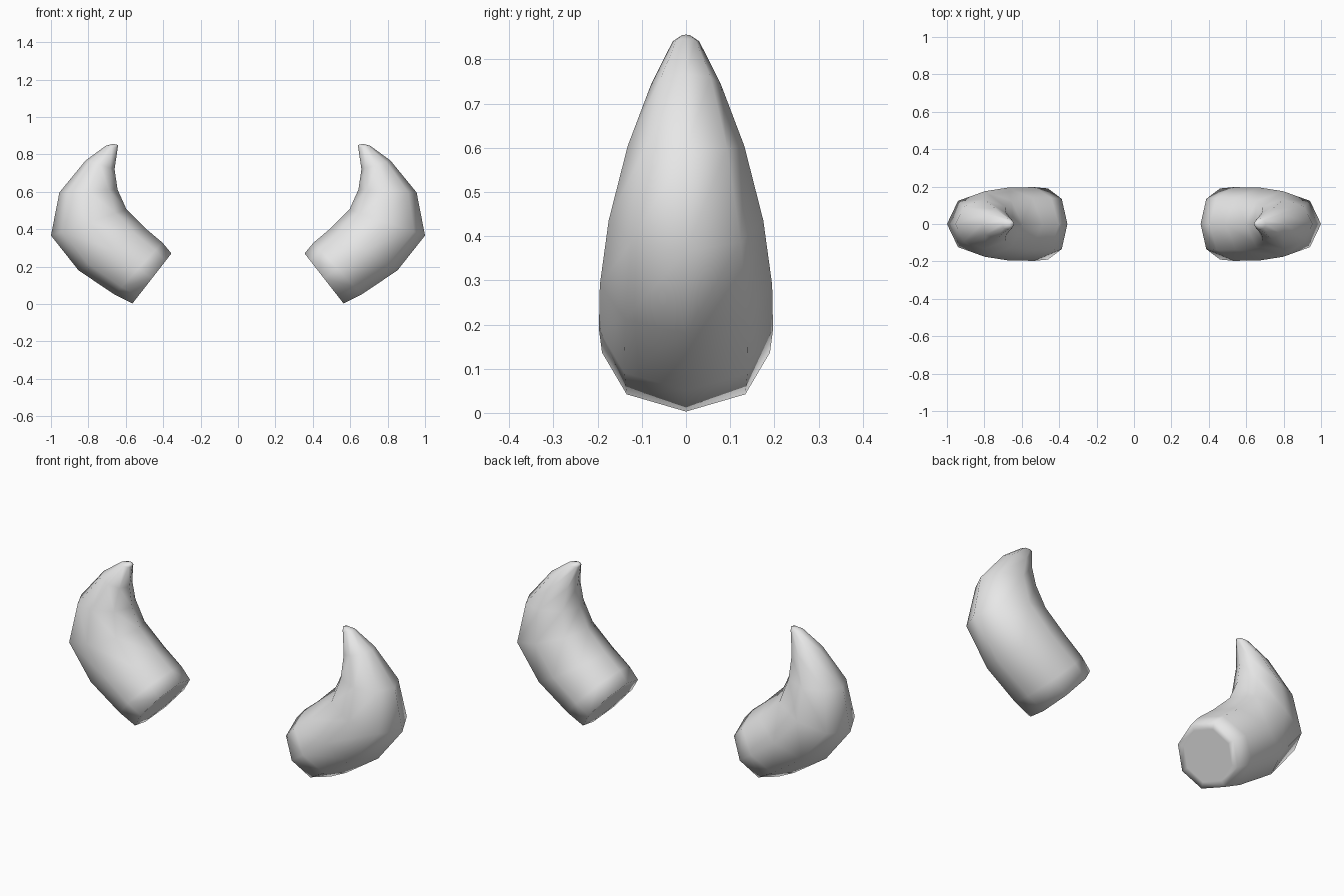
import bpy, bmesh, math
from mathutils import Vector

if "Cube" in bpy.data.objects:
    bpy.data.objects.remove(bpy.data.objects["Cube"])

SIDES = 8

grey = bpy.data.materials.new("light grey")
grey.diffuse_color = (0.8, 0.8, 0.8, 1)
grey.use_nodes = True
grey.node_tree.nodes["Principled BSDF"].inputs["Base Color"].default_value = grey.diffuse_color

# Cross-sections from base to tip: inner x, z, outer x, z, half depth in y
RINGS = [
    (0.356, 0.270, 0.564, 0.003, 0.190),
    (0.404, 0.328, 0.660, 0.050, 0.197),
    (0.490, 0.400, 0.853, 0.180, 0.195),
    (0.596, 0.505, 1.000, 0.366, 0.175),
    (0.644, 0.612, 0.955, 0.596, 0.132),
    (0.660, 0.720, 0.815, 0.767, 0.079),
    (0.643, 0.835, 0.705, 0.847, 0.030),
    (0.640, 0.850, 0.668, 0.856, 0.012),
]


def add_ring(bm, ring, side, scale=1.0):
    """One octagonal section spanning the inner and outer edge of the horn."""
    xi, zi, xo, zo, depth = ring
    inner, outer = Vector((xi, 0, zi)), Vector((xo, 0, zo))
    mid, half = (inner + outer) / 2, (outer - inner) / 2
    verts = []
    for i in range(SIDES):
        a = math.tau * i / SIDES
        p = mid + (half * math.cos(a) + Vector((0, depth * math.sin(a), 0))) * scale
        verts.append(bm.verts.new((p.x * side, p.y, p.z)))
    return verts


def make_horn(name, side):
    bm = bmesh.new()
    # Inset base cap, then the curved body
    loops = [add_ring(bm, RINGS[0], side, 0.8)]
    loops += [add_ring(bm, r, side) for r in RINGS]
    for a, b in zip(loops, loops[1:]):
        for i in range(SIDES):
            j = (i + 1) % SIDES
            bm.faces.new((a[i], a[j], b[j], b[i]))
    bm.faces.new(loops[0])
    bm.faces.new(loops[-1])
    bmesh.ops.recalc_face_normals(bm, faces=bm.faces)
    for f in bm.faces:
        f.smooth = True
    mesh = bpy.data.meshes.new(name)
    bm.to_mesh(mesh)
    bm.free()
    mesh.materials.append(grey)
    bpy.context.collection.objects.link(bpy.data.objects.new(name, mesh))


make_horn("right_horn", 1)
make_horn("left_horn", -1)
